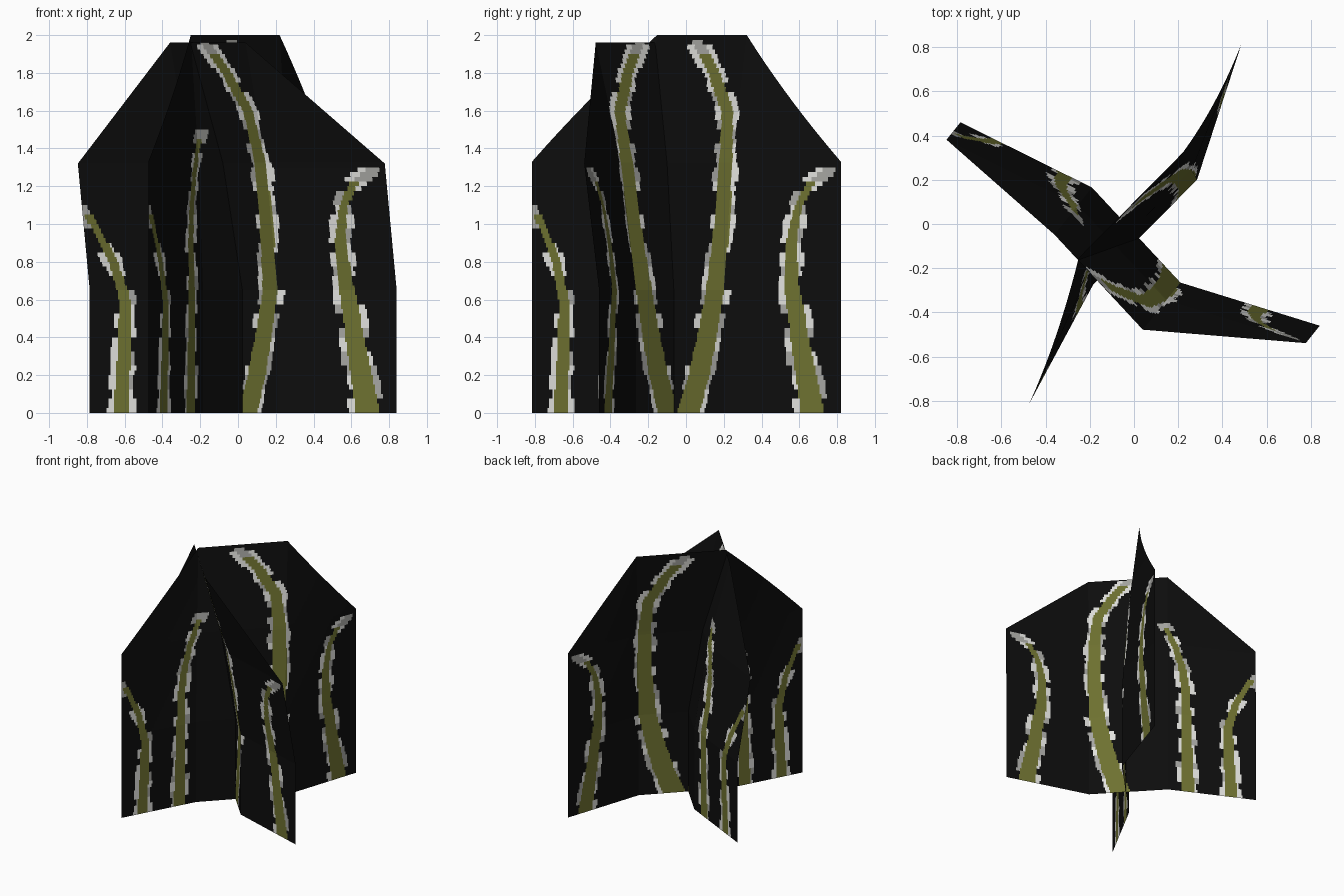
import bpy, bmesh, math, random

if "Cube" in bpy.data.objects:
    bpy.data.objects.remove(bpy.data.objects["Cube"])

random.seed(4)

def material(name, rgb):
    m = bpy.data.materials.new(name)
    m.diffuse_color = (*rgb, 1)
    m.use_nodes = True
    m.node_tree.nodes["Principled BSDF"].inputs["Base Color"].default_value = m.diffuse_color
    return m

MATS = [material("black sheet", (0.004, 0.004, 0.004)),
        material("olive stem", (0.155, 0.165, 0.03)),
        material("pale edge", (0.75, 0.75, 0.72)),
        material("grey edge", (0.38, 0.38, 0.36))]
BLACK, OLIVE, PALE, GREY = range(4)

def lerp_table(table, t):
    """Piecewise linear lookup in [(key, value), ...]."""
    for (a, va), (b, vb) in zip(table, table[1:]):
        if t <= b:
            return va + (vb - va) * max(0, t - a) / (b - a)
    return table[-1][1]

# Painted stems: centre line as (height, position across the sheet 0..3), half width low and high
STEMS = [
    ([(0, .28), (.4, .31), (.6, .31), (.8, .23), (1.0, .09), (1.1, .0)], .07, .03),
    ([(0, .775), (.4, .79), (.9, .80), (1.1, .84), (1.3, .93), (1.5, 1.06)], .075, .03),
    ([(0, 1.6), (.2, 1.72), (.4, 1.81), (.65, 1.90), (1.0, 1.93), (1.32, 1.93),
      (1.6, 1.88), (1.8, 1.68), (1.97, 1.45)], .12, .05),
    ([(0, 2.76), (.4, 2.65), (.65, 2.585), (.9, 2.56), (1.1, 2.62), (1.2, 2.71), (1.29, 2.86)], .10, .025),
]
# Broken pale blocks along both sides of every stem: (colour, width)
BLOCK = 0.065
EDGES = {(s, side, k): (random.choice((PALE, PALE, GREY)) if random.random() < .78 else BLACK,
                        random.uniform(.025, .065))
         for s in range(4) for side in (-1, 1) for k in range(40)}

def paint(u, z):
    for s, (path, low, high) in enumerate(STEMS):
        end = path[-1][0]
        if z > end:
            continue
        d = u - lerp_table(path, z)
        slope = (lerp_table(path, z + .02) - lerp_table(path, z - .02)) / .04 * .6
        stretch = min(math.sqrt(1 + slope * slope), 1.7)
        half = (low + (high - low) * z / end) * stretch
        if abs(d) < half:
            return GREY if z > end - .06 else OLIVE
        col, width = EDGES[(s, 1 if d > 0 else -1, int(z / BLOCK))]
        if abs(d) < half + width * stretch and col != BLACK:
            return col
    return BLACK

def sheet(name, columns, shift, outer_shift, top, side_top):
    """Bent upright sheet: four plan points, leaning by shift towards the top."""
    lean = [(0, 0), (.65, 0), (side_top, .37), (top, 1)]

    def place(u, z):
        i = min(int(u), 2)
        f = u - i
        k = lerp_table(lean, z)
        inner = min(1, u, 3 - u)
        k *= outer_shift + (1 - outer_shift) * inner
        (ax, ay), (bx, by) = columns[i], columns[i + 1]
        return (ax + (bx - ax) * f + shift[0] * k, ay + (by - ay) * f + shift[1] * k, z)

    bm = bmesh.new()
    step, n, rows = 1 / 60, 180, 80
    cache = {}

    def vert(c, r):
        u = c * step
        limit = side_top + (top - side_top) * min(1, u, 3 - u)
        z = min(r * 2.0 / rows, limit)
        key = (c, round(z, 5))
        if key not in cache:
            cache[key] = bm.verts.new(place(u, z))
        return cache[key]

    for c in range(n):
        for r in range(rows):
            ring = [vert(c, r), vert(c + 1, r), vert(c + 1, r + 1), vert(c, r + 1)]
            ring = list(dict.fromkeys(ring))      # clipped corners collapse to triangles
            if len(ring) < 3:
                continue
            face = bm.faces.new(ring)
            face.material_index = paint((c + .5) * step, (r + .5) * 2.0 / rows)
    # merge plain black cells back into large faces
    plain = [f for f in bm.faces if f.material_index == BLACK]
    bm.normal_update()
    mesh = bpy.data.meshes.new(name)
    bm.to_mesh(mesh)
    bm.free()
    for m in MATS:
        mesh.materials.append(m)
    ob = bpy.data.objects.new(name, mesh)
    bpy.context.collection.objects.link(ob)
    return ob

# Two crossed sheets
sheet("wide_sheet", [(-.785, .46), (-.19, .165), (.21, -.265), (.84, -.46)],
      (-.17, -.213), 1, 1.96, 1.32)
sheet("deep_sheet", [(-.475, -.815), (-.185, -.275), (.285, .2), (.488, .82)],
      (-.065, .122), 0, 2.0, 1.33)
